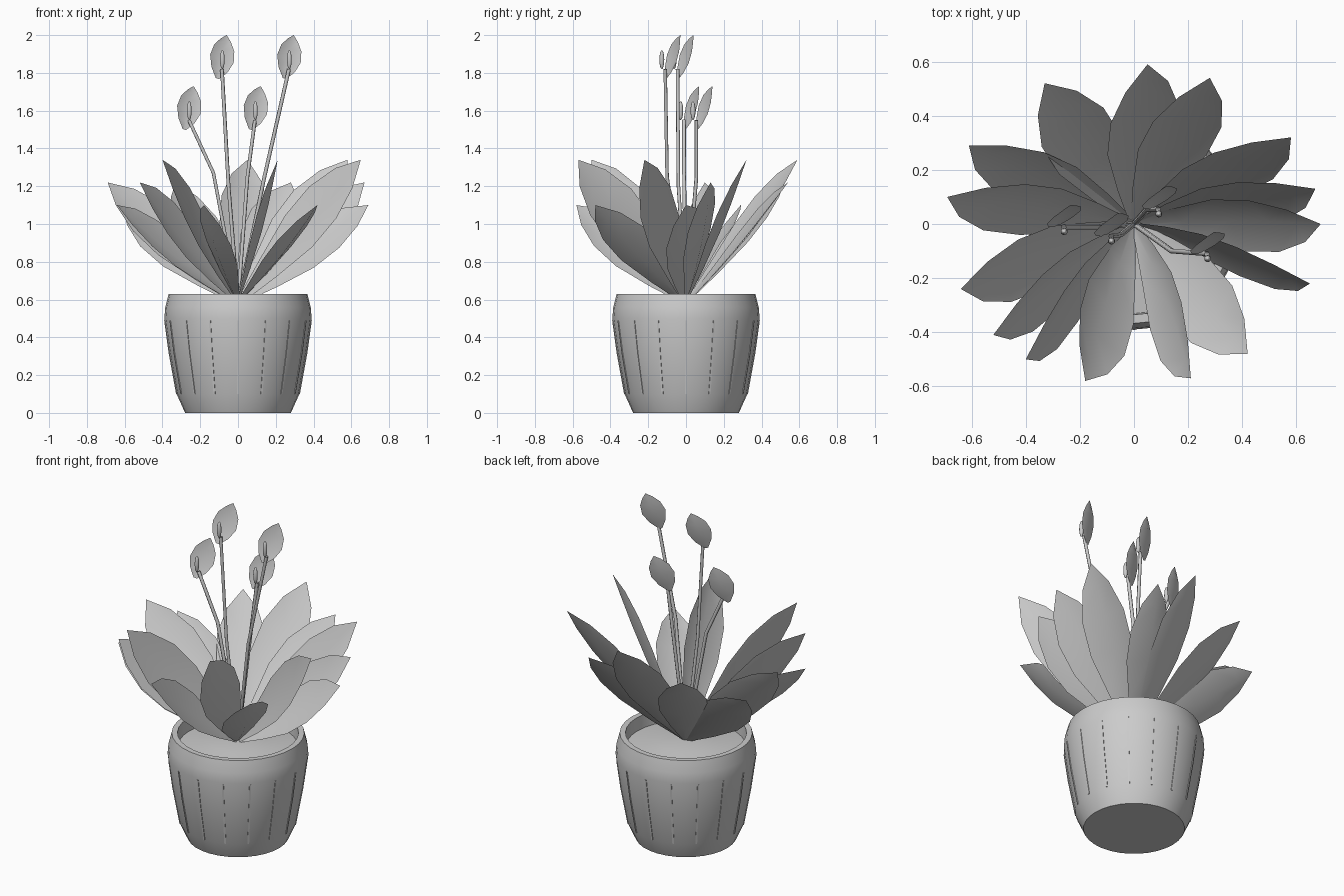
import bpy, bmesh, math
from mathutils import Vector

cube = bpy.data.objects.get("Cube")
if cube:
    bpy.data.objects.remove(cube, do_unlink=True)

grey = bpy.data.materials.new("plain_grey")
grey.use_nodes = True
grey.diffuse_color = (0.6, 0.6, 0.6, 1)
grey.node_tree.nodes["Principled BSDF"].inputs["Base Color"].default_value = (0.6, 0.6, 0.6, 1)


def finish(name, bm, angle=40):
    mesh = bpy.data.meshes.new(name)
    bm.to_mesh(mesh)
    bm.free()
    obj = bpy.data.objects.new(name, mesh)
    bpy.context.collection.objects.link(obj)
    mesh.materials.append(grey)
    bpy.ops.object.select_all(action='DESELECT')
    obj.select_set(True)
    bpy.context.view_layer.objects.active = obj
    bpy.ops.object.shade_smooth_by_angle(angle=math.radians(angle))
    return obj


def lathe(name, profile, steps=32):
    bm = bmesh.new()
    verts = [bm.verts.new((r, 0, z)) for r, z in profile]
    edges = [bm.edges.new(p) for p in zip(verts, verts[1:])]
    bmesh.ops.spin(bm, geom=verts + edges, axis=(0, 0, 1), cent=(0, 0, 0),
                   angle=math.tau, steps=steps)
    bmesh.ops.remove_doubles(bm, verts=bm.verts, dist=1e-4)
    bmesh.ops.recalc_face_normals(bm, faces=bm.faces)
    return finish(name, bm)


def blade(name, base, tip, side, normal, rows, cup, bow):
    """Pointed blade: rows of (position along the axis, half width)."""
    bm = bmesh.new()
    grid = []
    for t, half in rows:
        mid = base.lerp(tip, t) - normal * bow * math.sin(math.pi * t)
        grid.append([bm.verts.new(mid + side * half * s + normal * cup * half * abs(s))
                     for s in (-1, 0, 1)])
    for a, b in zip(grid, grid[1:]):
        for i in (0, 1):
            bm.faces.new((a[i], a[i + 1], b[i + 1], b[i]))
    bmesh.ops.remove_doubles(bm, verts=bm.verts, dist=1e-4)
    return finish(name, bm, 60)


# Pot with a thick rim, and the soil inside
lathe("pot", [(0, 0), (0.28, 0), (0.325, 0.1), (0.365, 0.32), (0.39, 0.5), (0.385, 0.56),
              (0.367, 0.63), (0.335, 0.63), (0.33, 0.54)])
lathe("soil", [(0, 0.59), (0.15, 0.575), (0.335, 0.55)])

# Upright ribs around the pot
bm = bmesh.new()
for i in range(16):
    a = math.tau * i / 16
    out, along = Vector((math.sin(a), -math.cos(a), 0)), Vector((math.cos(a), math.sin(a), 0))
    corners = []
    for z, r in ((0.1, 0.326), (0.32, 0.366), (0.49, 0.389)):
        corners.append([bm.verts.new(out * (r + d) + along * w + Vector((0, 0, z)))
                        for d, w in ((-0.01, -0.005), (0.002, -0.005), (0.002, 0.005), (-0.01, 0.005))])
    for low, high in zip(corners, corners[1:]):
        for k in range(4):
            bm.faces.new((low[k], low[(k + 1) % 4], high[(k + 1) % 4], high[k]))
    bm.faces.new(corners[-1])
    bm.faces.new(corners[0][::-1])
finish("pot_ribs", bm, 30)

# Leaves: tip x, y, z and roll in degrees about the leaf axis
leaf_rows = [(0, 0.015), (0.25, 0.08), (0.5, 0.135), (0.7, 0.135), (0.87, 0.085), (1, 0)]
high, middle, low = 1.34, 1.22, 1.10
leaves = [(-.33, .52, middle, 0), (.05, .59, high, 25), (.28, .54, middle, 30),
          (.58, .32, high, 45), (.67, .13, middle, 50), (.69, 0, low, 45),
          (.65, -.22, high, 68), (.42, -.48, low, 20), (.21, -.57, high, 57),
          (-.18, -.58, low, -40), (-.40, -.50, high, -65), (-.52, -.41, middle, -58),
          (-.64, -.24, low, -40), (-.69, .10, middle, -45), (-.61, .29, low, -40)]
for i, (x, y, z, roll) in enumerate(leaves):
    base, tip = Vector((0, 0, 0.58)), Vector((x, y, z))
    axis = (tip - base).normalized()
    across = Vector((-y, x, 0)).normalized()
    up = axis.cross(across)
    r = math.radians(roll)
    side = across * math.cos(r) + up * math.sin(r)
    blade(f"leaf_{i + 1}", base, tip, side, axis.cross(side), leaf_rows, 0.2, 0.02)

# Flowers: stem bend, stem top, hood tip
hood_rows = [(0, 0.01), (0.2, 0.048), (0.45, 0.07), (0.7, 0.06), (0.88, 0.03), (1, 0)]
flowers = [((-.13, -.01, 1.27), (-.26, -.01, 1.55), (-.235, .07, 1.73)),
           ((-.05, -.04, 1.2), (-.085, -.045, 1.82), (-.06, .04, 2.0)),
           ((.05, .055, 1.25), (.09, .055, 1.55), (.12, .14, 1.73)),
           ((.14, -.1, 1.25), (.27, -.11, 1.82), (.295, -.03, 2.0))]
for i, (bend, top, hood_tip) in enumerate(flowers):
    bend, top, hood_tip = Vector(bend), Vector(top), Vector(hood_tip)
    curve = bpy.data.curves.new(f"flower_stem_{i + 1}", 'CURVE')
    curve.dimensions = '3D'
    curve.bevel_depth, curve.bevel_resolution = 0.01, 1
    spline = curve.splines.new('POLY')
    path = [Vector((0, 0, 0.58)), bend * 0.5 + Vector((0, 0, 0.29)), bend, top]
    spline.points.add(len(path) - 1)
    for point, co in zip(spline.points, path):
        point.co = (*co, 1)
    curve.materials.append(grey)
    bpy.context.collection.objects.link(bpy.data.objects.new(f"flower_stem_{i + 1}", curve))

    # Hood behind the spike
    base = top + Vector((-0.025, 0.005, -0.05))
    axis = (hood_tip - base).normalized()
    side = Vector((0.9, 0.42, 0))
    side = (side - axis * side.dot(axis)).normalized()
    normal = side.cross(axis)
    blade(f"flower_hood_{i + 1}", base, hood_tip, side, normal, hood_rows, 0.25, 0.012)

    # Spike
    bm = bmesh.new()
    bmesh.ops.create_uvsphere(bm, u_segments=10, v_segments=8, radius=1)
    bmesh.ops.scale(bm, verts=bm.verts, vec=(0.013, 0.013, 0.05))
    bmesh.ops.translate(bm, verts=bm.verts, vec=top + Vector((0.002, -0.018, 0.05)))
    finish(f"flower_spike_{i + 1}", bm, 60)
